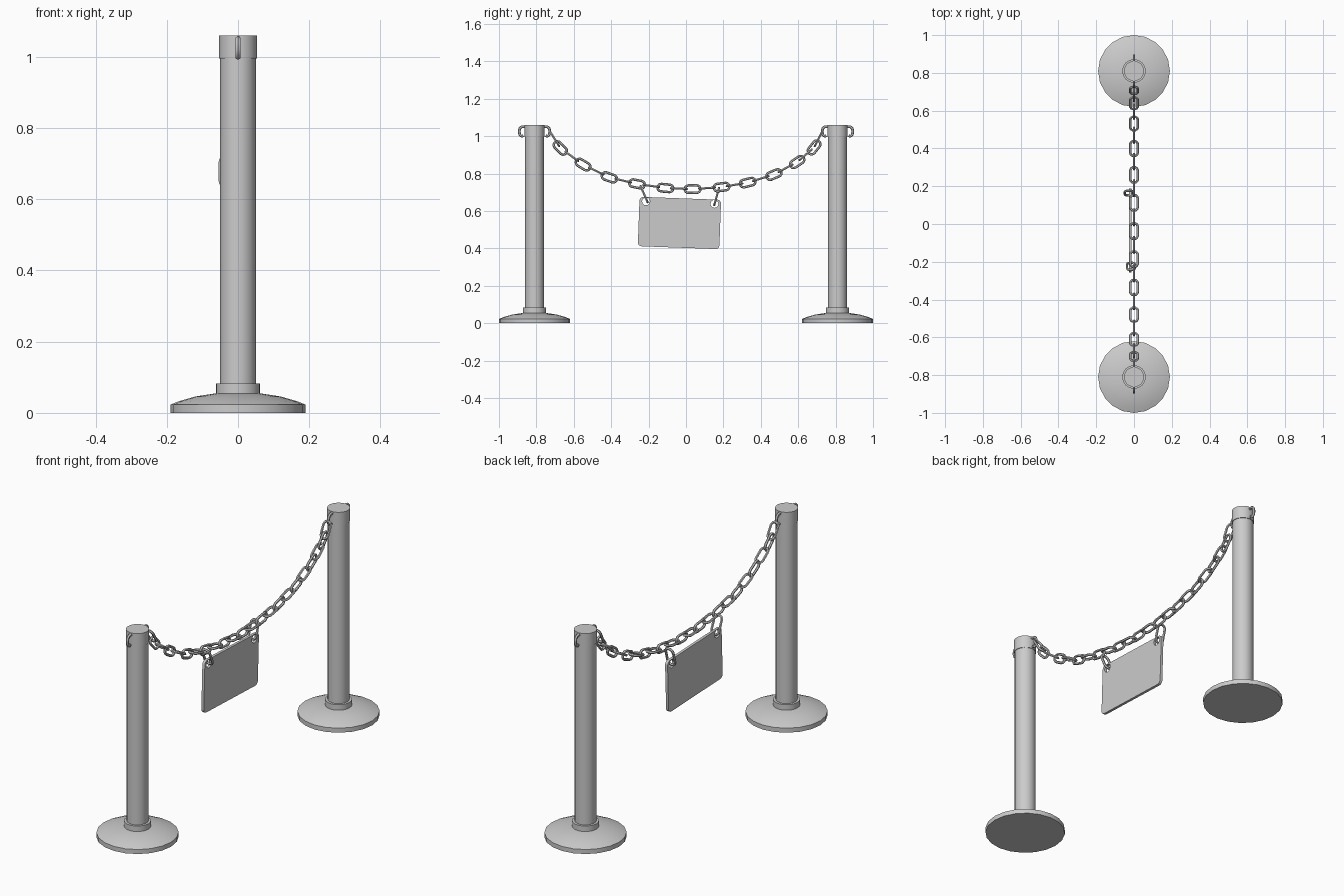
import bpy, bmesh, math
from math import sin, cos, pi
from mathutils import Matrix, Vector

cube = bpy.data.objects.get("Cube")
if cube:
    bpy.data.objects.remove(cube, do_unlink=True)

steel = bpy.data.materials.new("grey_steel")
steel.use_nodes = True
GREY = (0.6, 0.6, 0.6, 1)
steel.diffuse_color = GREY
steel.node_tree.nodes["Principled BSDF"].inputs["Base Color"].default_value = GREY


def add_object(name, data, matrix=None):
    ob = bpy.data.objects.new(name, data)
    bpy.context.collection.objects.link(ob)
    if matrix:
        ob.matrix_world = matrix
    return ob


def smooth(ob, angle=30):
    bpy.ops.object.select_all(action='DESELECT')
    ob.select_set(True)
    bpy.context.view_layer.objects.active = ob
    bpy.ops.object.shade_smooth_by_angle(angle=math.radians(angle))


def lathe(name, profile, sides, y):
    """Spin a closed radius/height profile around a vertical axis."""
    bm = bmesh.new()
    rings = [[bm.verts.new((r * cos(2 * pi * i / sides), r * sin(2 * pi * i / sides), z))
              for i in range(sides)] for r, z in profile]
    for low, high in zip(rings, rings[1:]):
        for i in range(sides):
            j = (i + 1) % sides
            bm.faces.new((low[i], low[j], high[j], high[i]))
    bm.faces.new(rings[0][::-1])
    bm.faces.new(rings[-1])
    mesh = bpy.data.meshes.new(name)
    bm.to_mesh(mesh)
    bm.free()
    mesh.materials.append(steel)
    ob = add_object(name, mesh, Matrix.Translation((0, y, 0)))
    smooth(ob)


def curve_mesh(name, paths, cyclic=True, wire=0, thickness=0):
    """Turn flat paths into a wire, or into a filled plate, and return its mesh."""
    curve = bpy.data.curves.new(name, 'CURVE')
    curve.dimensions = '3D' if wire else '2D'
    curve.bevel_depth = wire
    curve.bevel_resolution = 1
    curve.extrude = thickness / 2
    curve.fill_mode = 'FULL' if wire else 'BOTH'
    curve.use_fill_caps = True
    for path in paths:
        spline = curve.splines.new('POLY')
        spline.points.add(len(path) - 1)
        for point, (u, v) in zip(spline.points, path):
            point.co = (u, v, 0, 1)
        spline.use_cyclic_u = cyclic
    temp = add_object(name, curve)
    bpy.context.view_layer.update()
    mesh = bpy.data.meshes.new_from_object(temp.evaluated_get(
        bpy.context.evaluated_depsgraph_get()))
    bpy.data.objects.remove(temp, do_unlink=True)
    mesh.materials.clear()
    mesh.materials.append(steel)
    return mesh


def rounded_rect(half_u, half_v, radius, steps):
    path = []
    for k, (su, sv) in enumerate(((1, 1), (-1, 1), (-1, -1), (1, -1))):
        for i in range(steps + 1):
            a = (k + i / steps) * pi / 2
            path.append((su * (half_u - radius) + radius * cos(a),
                         sv * (half_v - radius) + radius * sin(a)))
    return path


def frame(u, v, origin):
    """Matrix whose local x and y axes are u and v."""
    u, v = Vector(u).normalized(), Vector(v).normalized()
    m = Matrix((u, v, u.cross(v))).transposed().to_4x4()
    m.translation = origin
    return m


# Posts with domed bases, collars and caps
POST_Y = 0.81
base = [(0.19, 0), (0.19, 0.023), (0.165, 0.033), (0.12, 0.046), (0.062, 0.055)]
hook_path = [(0.045, 0.048), (0.068, 0.048), (0.078, 0.04), (0.081, 0.028),
             (0.081, 0.016), (0.078, 0.004), (0.068, -0.004), (0.06, 0)]
hook_mesh = curve_mesh("hook", [hook_path], cyclic=False, wire=0.0075)
for label, side in (("front", -1), ("back", 1)):
    y = side * POST_Y
    lathe(label + "_base", base, 20, y)
    lathe(label + "_collar", [(0.062, 0.05), (0.062, 0.083)], 24, y)
    lathe(label + "_post", [(0.05, 0.05), (0.05, 1.0)], 24, y)
    lathe(label + "_cap", [(0.053, 0.995), (0.053, 1.06)], 24, y)
    for part, d in (("front", -1), ("back", 1)):
        hook = add_object(label + "_post_" + part + "_hook", hook_mesh,
                          frame((0, d, 0), (0, 0, 1), (0, y, 1.003)))
        smooth(hook, 50)

# Chain hanging between the posts
sag = [Vector((0, y, z)) for y, z in (
    (-0.73, 1.03), (-0.672, 0.937), (-0.55, 0.848), (-0.41, 0.78), (-0.262, 0.745),
    (-0.11, 0.723), (0.035, 0.717), (0.19, 0.728), (0.33, 0.752), (0.47, 0.795),
    (0.594, 0.862), (0.685, 0.94), (0.73, 1.03))]
link_mesh = curve_mesh("chain_link", [rounded_rect(0.042, 0.02, 0.02, 4)], wire=0.0065)
count = 0


def add_link(centre, along, across):
    global count
    count += 1
    smooth(add_object(f"chain_link_{count}", link_mesh, frame(along, across, centre)), 50)


X_AXIS = Vector((1, 0, 0))
for i in range(len(sag) - 1):
    along = sag[i + 1] - sag[i]
    last = i == len(sag) - 2
    add_link((sag[i] + sag[i + 1]) / 2, along, X_AXIS)
    if not last:
        tangent = sag[i + 2] - sag[i]
        add_link(sag[i + 1], tangent, X_AXIS.cross(tangent))

# Sign plate with two holes
TILT = math.radians(-2.1)
SIGN = Vector((-0.02, -0.035, 0.536))
along = Vector((0, cos(TILT), sin(TILT)))
up = Vector((0, -sin(TILT), cos(TILT)))
outline = rounded_rect(0.218, 0.132, 0.02, 4)
holes = [[(u + 0.021 * cos(2 * pi * i / 12), 0.109 + 0.021 * sin(2 * pi * i / 12))
          for i in range(12)] for u in (-0.183, 0.183)]
plate = add_object("sign_plate", curve_mesh("sign_plate", [outline] + holes, thickness=0.014),
                   frame(along, up, SIGN))
smooth(plate)

# Hanger rings joining the sign to the chain
ring_mesh = curve_mesh("hanger_ring", [rounded_rect(0.047, 0.021, 0.021, 4)], wire=0.0065)
for name, centre, lean in (("front_hanger", (-0.016, -0.224, 0.69), (0, -0.035, 0.08)),
                           ("back_hanger", (-0.027, 0.164, 0.678), (0, 0.024, 0.085))):
    smooth(add_object(name, ring_mesh, frame(lean, X_AXIS, centre)), 50)
